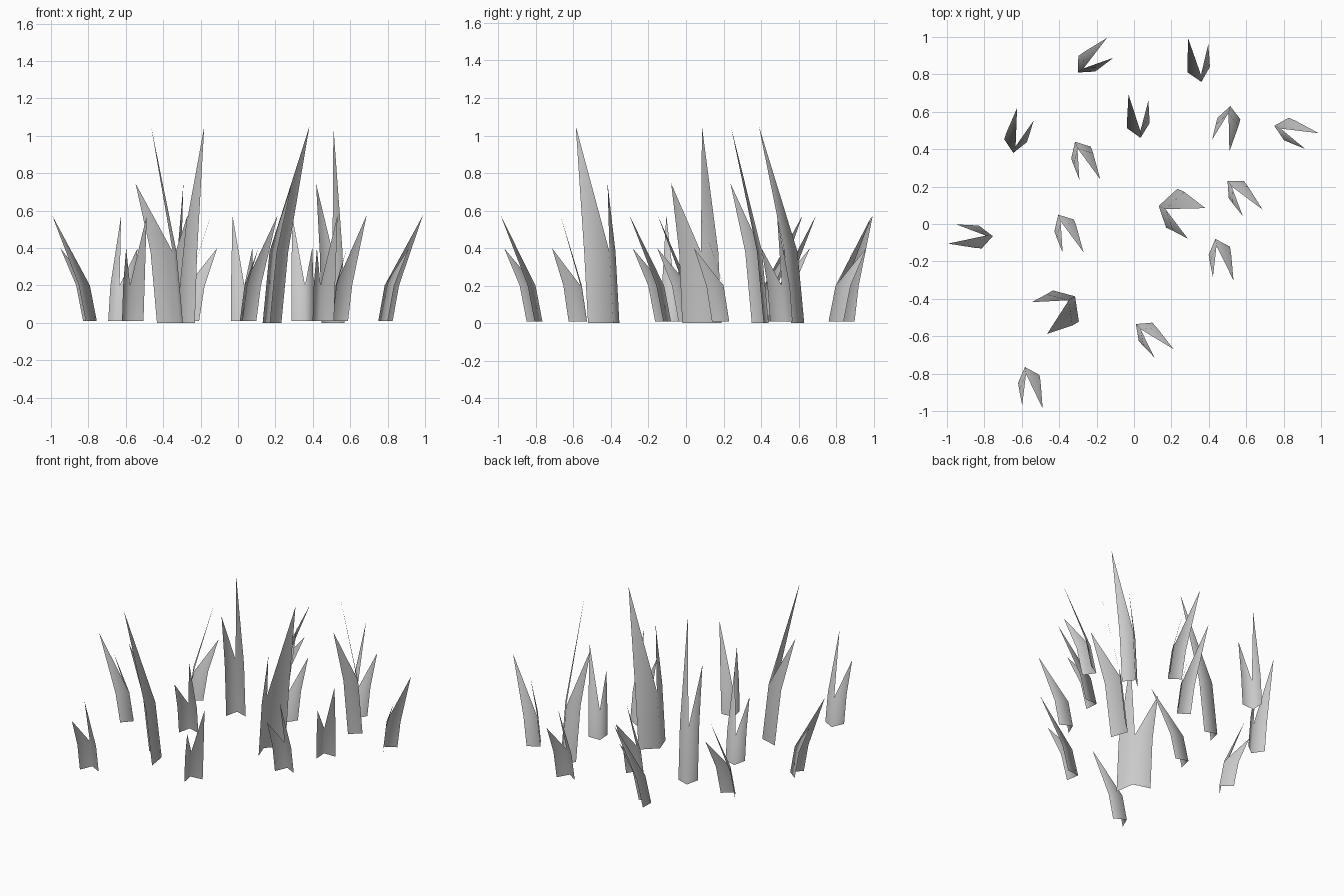
import bpy, bmesh, math

if "Cube" in bpy.data.objects:
    bpy.data.objects.remove(bpy.data.objects["Cube"])

# Footprints in local axes (x = long blade direction, origin = crease foot):
# outer end of long blade, outer end of short blade, long tip, short tip, lean
SLIM = ((.069, .055), (.063, -.067), (.242, 0), (.182, -.094), (.036, -.009))
WIDE = ((.096, .097), (.045, -.114), (.250, 0), (.164, -.168), (.037, -.015))
# Levels: foot, shoulder, short tip, long tip
LOW = (.01, .20, .40, .575)
TALL = (0, .38, .745, 1.05)


def tuft(foot, tip, shape=SLIM, levels=LOW):
    """Folded sheet of two leaning blades joined along a crease."""
    ang = math.atan2(tip[1] - foot[1], tip[0] - foot[0])
    c, s = math.cos(ang), math.sin(ang)
    end_a, end_b, tip_a, tip_b, lean = shape
    z0, z1, z2, z3 = levels
    bm = bmesh.new()

    def vert(p, z, shift=(0, 0)):
        x, y = p[0] + shift[0], p[1] + shift[1]
        return bm.verts.new((foot[0] + c * x - s * y, foot[1] + s * x + c * y, z))

    crease, crease_top = vert((0, 0), z0), vert((0, 0), z1, lean)
    for end, point, z in ((end_a, tip_a, z3), (end_b, tip_b, z2)):
        low, high = vert(end, z0), vert(end, z1, lean)
        quad = [crease, low, high, crease_top]
        tri = [crease_top, high, vert(point, z)]
        if end is end_b:
            quad.reverse()
            tri.reverse()
        for f in (quad, tri):
            bm.faces.new(f).smooth = True
    mesh = bpy.data.meshes.new("grass_tuft")
    bm.to_mesh(mesh)
    bm.free()
    bpy.context.collection.objects.link(bpy.data.objects.new("grass_tuft", mesh))


# Short tufts: crease foot, long tip
for foot, tip in [
    ((-.30, .81), (-.14, 1.0)), ((.36, .76), (.29, .99)),
    ((-.645, .38), (-.625, .62)), ((.035, .46), (-.03, .695)),
    ((.75, .525), (.99, .485)), ((.50, .23), (.69, .075)),
    ((-.405, .05), (-.267, -.155)), ((.435, -.08), (.53, -.297)),
    ((-.755, -.065), (-.995, -.105)), ((.01, -.535), (.213, -.67)),
    ((-.583, -.765), (-.487, -.99)),
]:
    tuft(foot, tip)

# Tall slim tufts
for foot, tip in [((.515, .63), (.51, .385)), ((-.315, .44), (-.18, .238))]:
    tuft(foot, tip, SLIM, TALL)

# Tall wide tufts
for foot, tip in [((.132, .096), (.382, .085)), ((-.315, -.387), (-.465, -.588))]:
    tuft(foot, tip, WIDE, TALL)
